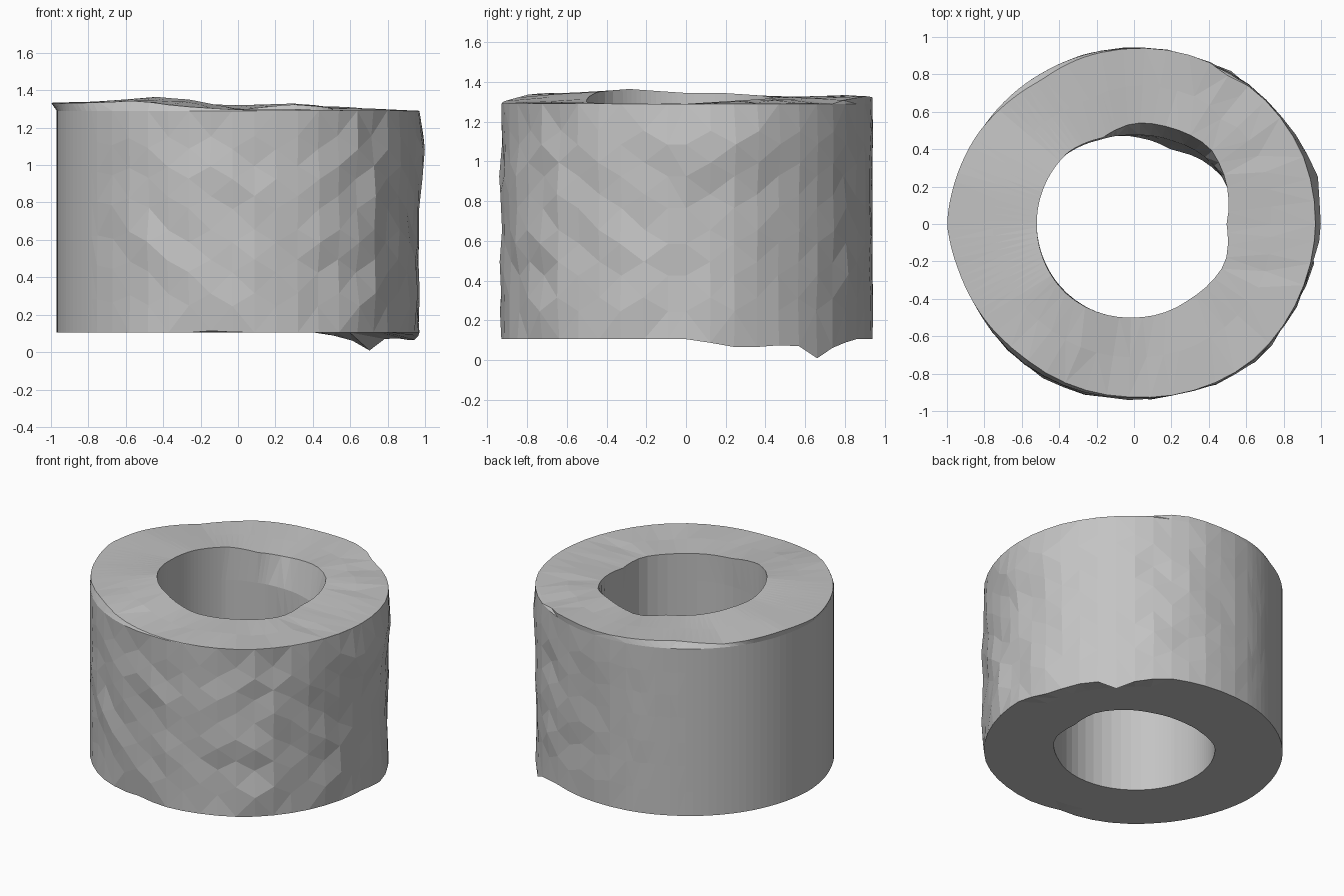
import bpy, bmesh, math
from mathutils import Vector, noise

if "Cube" in bpy.data.objects:
    bpy.data.objects.remove(bpy.data.objects["Cube"])


def keyed(keys, deg):
    """Linear interpolation round the circle through (degree, value) pairs."""
    pts = keys + [(keys[0][0] + 360, keys[0][1])]
    for (a, va), (b, vb) in zip(pts, pts[1:]):
        if a <= deg <= b:
            return va + (vb - va) * (deg - a) / (b - a)
    return keys[0][1]


# Profiles round the ring: degrees from +x, then radius or height
WALL_R = [(0, .97), (22, .975), (43, .965), (60, .95), (90, .94), (120, .945), (150, .96),
          (180, .97), (205, .955), (230, .95), (250, .94), (270, .93), (290, .945),
          (309, .965), (340, .966)]
LIP_R = [(0, .97), (22, .97), (41, .96), (50, .885), (60, .955), (75, .95), (90, .94),
         (108, .93), (123, .915), (135, .935), (150, .965), (180, 1.0), (195, .97),
         (230, .925), (270, .925), (309, .965), (340, .965)]
LIP_Z = [(0, 1.29), (50, 1.295), (70, 1.33), (90, 1.32), (120, 1.335), (140, 1.31),
         (165, 1.335), (195, 1.33), (220, 1.335), (235, 1.345), (250, 1.315), (270, 1.295)]
BORE_TOP_R = [(0, .495), (24, .54), (45, .575), (70, .55), (90, .54), (110, .49), (132, .52),
              (180, .52), (225, .52), (270, .50), (307, .50), (337, .53)]
BORE_TOP_Z = [(0, 1.29), (60, 1.325), (90, 1.295), (130, 1.33), (160, 1.345), (180, 1.345),
              (213, 1.365), (240, 1.35), (270, 1.30), (320, 1.29)]
BORE_R = [(0, .50), (24, .54), (45, .52), (65, .49), (90, .475), (112, .485), (135, .52),
          (180, .52), (225, .515), (270, .505), (307, .50), (337, .53)]
BASE_Z = [(0, .105), (8, .085), (17, .058), (27, .075), (36, .07), (42, .0), (50, .06),
          (62, .105), (255, .105), (262, .115), (270, .105)]


def rough(deg):
    """Worn on the front, right and back right, smooth on the back left."""
    return keyed([(0, 1), (70, .8), (100, .2), (130, 0), (215, 0), (235, .8), (270, 1)], deg)


# Fine columns on the smooth side, broad facets on the worn side
angles = []
a = 0
while a < 360:
    angles.append(a)
    a += 3 if 99 <= a < 216 else 7.2

WALL_Z = [.105, .28, .46, .62, .80, .96, 1.12, 1.29]
BORE_Z = [1.1, .85, .6, .35, .105]


def column(deg, shift):
    """Closed cross-section of the ring at one angle, as (radius, height)."""
    w = rough(deg)
    t = math.radians(deg)
    pts = []
    for i, z in enumerate(WALL_Z):
        n = noise.noise(Vector((math.cos(t) * 5.3, math.sin(t) * 5.3, z * 6.1 + 3)))
        r = keyed(WALL_R, deg)
        if 0 < i < len(WALL_Z) - 1:
            r += .028 * n * w
            z += shift * w
            near = max(0, 1 - abs((deg - 10 + 180) % 360 - 180) / 24)
            r += .045 * near * max(0, 1 - abs(z - 1.12) / .25)
        elif i == 0:
            z = keyed(BASE_Z, deg)
            r -= .02 * max(0, 1 - abs(deg - 258) / 16)
        pts.append((r, z))
    r0, z0 = keyed(LIP_R, deg), keyed(LIP_Z, deg)
    r1, z1 = keyed(BORE_TOP_R, deg), keyed(BORE_TOP_Z, deg)
    dent = .02 * w * noise.noise(Vector((math.cos(t) * 4, math.sin(t) * 4, 9)))
    pts += [(r0, z0), ((r0 + r1) / 2, (z0 + z1) / 2 + dent), (r1, z1)]
    # Bore wall, swelling inward low on the back right
    for z in BORE_Z:
        r = keyed(BORE_R, deg)
        swell = max(0, 1 - abs(deg - 62) / 35) * max(0, 1 - abs(z - .6) / .4)
        pts.append((r - .05 * swell, z))
    pts.append((.82, .105))
    return pts


bm = bmesh.new()
cols = []
for k, deg in enumerate(angles):
    t = math.radians(deg)
    cols.append([bm.verts.new((r * math.cos(t), r * math.sin(t), z))
                 for r, z in column(deg, .035 if k % 2 else -.035)])
n = len(cols[0])
for k, ca in enumerate(cols):
    cb = cols[(k + 1) % len(cols)]
    for i in range(n):
        j = (i + 1) % n
        bm.faces.new((ca[i], cb[i], cb[j], ca[j]))
bmesh.ops.triangulate(bm, faces=bm.faces[:], quad_method='SHORT_EDGE')
bmesh.ops.recalc_face_normals(bm, faces=bm.faces[:])

mesh = bpy.data.meshes.new("thick_ring")
bm.to_mesh(mesh)
bm.free()
ring = bpy.data.objects.new("thick_ring", mesh)
bpy.context.collection.objects.link(ring)

grey = bpy.data.materials.new("plain_grey")
grey.diffuse_color = (.55, .55, .55, 1)
grey.use_nodes = True
grey.node_tree.nodes["Principled BSDF"].inputs["Base Color"].default_value = grey.diffuse_color
mesh.materials.append(grey)
